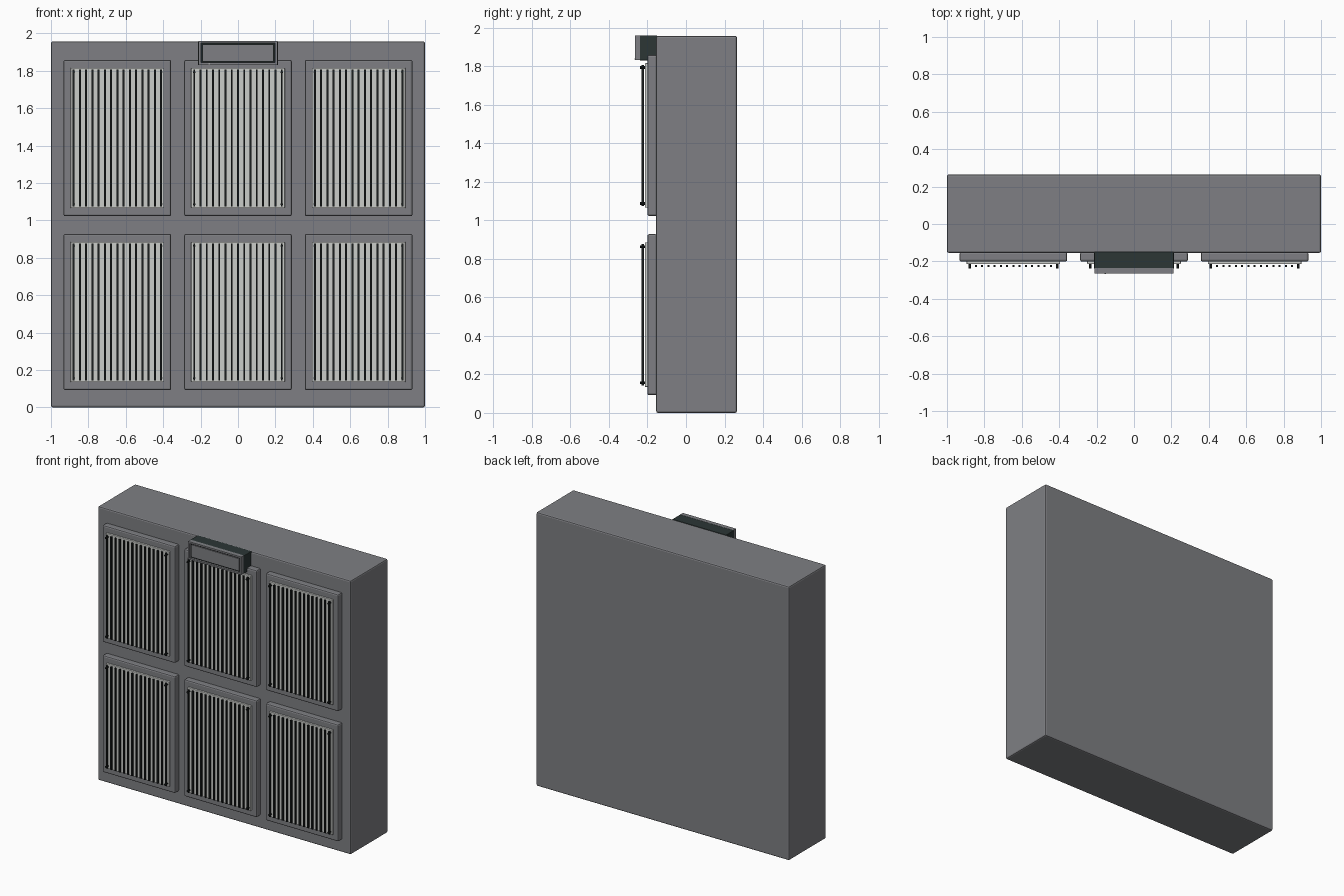
import bpy, bmesh, math
from mathutils import Matrix, Vector

if "Cube" in bpy.data.objects:
    bpy.data.objects.remove(bpy.data.objects["Cube"])


def material(name, rgb):
    m = bpy.data.materials.new(name)
    m.diffuse_color = (*rgb, 1)
    m.use_nodes = True
    m.node_tree.nodes["Principled BSDF"].inputs["Base Color"].default_value = m.diffuse_color
    return m


GRAY = material("mid gray", (0.21, 0.213, 0.228))
LIGHT = material("light gray", (0.60, 0.61, 0.59))
DARK = material("dark green gray", (0.025, 0.037, 0.036))
BLACK = material("near black", (0.010, 0.013, 0.013))


def finish(name, bm, mat, bevel=0, segments=2):
    me = bpy.data.meshes.new(name)
    bm.to_mesh(me)
    bm.free()
    me.materials.append(mat)
    ob = bpy.data.objects.new(name, me)
    bpy.context.collection.objects.link(ob)
    if bevel:
        mod = ob.modifiers.new("bevel", "BEVEL")
        mod.width, mod.segments = bevel, segments
    return ob


def add_box(bm, x0, x1, y0, y1, z0, z1):
    size = Vector((x1 - x0, y1 - y0, z1 - z0))
    mid = Vector((x0 + x1, y0 + y1, z0 + z1)) / 2
    bmesh.ops.create_cube(bm, size=1, matrix=Matrix.Translation(mid) @ Matrix.Diagonal((*size, 1)))


def box(name, mat, *bounds, bevel=0):
    bm = bmesh.new()
    add_box(bm, *bounds)
    return finish(name, bm, mat, bevel)


# Main cabinet
box("cabinet", GRAY, -1, 1, -0.155, 0.265, 0, 1.957, bevel=0.01)

# Six grille units in two rows of three
for row, cz in enumerate((0.51, 1.44)):
    for col, cx in enumerate((-0.645, 0, 0.645)):
        tag = f"_{row}_{col}"
        box("panel" + tag, GRAY, cx - 0.288, cx + 0.288, -0.201, -0.15,
            cz - 0.418, cz + 0.418, bevel=0.01)
        box("grille_plate" + tag, LIGHT, cx - 0.25, cx + 0.25, -0.214, -0.195,
            cz - 0.375, cz + 0.375, bevel=0.003)

        # Thin vertical bars standing just clear of the plate
        bm = bmesh.new()
        for i in range(-7, 8):
            x = cx + i * 0.0334
            add_box(bm, x - 0.005, x + 0.005, -0.23, -0.219, cz - 0.367, cz + 0.367)
        finish("grille_bars" + tag, bm, BLACK)

        # Corner screws
        bm = bmesh.new()
        for sx in (-1, 1):
            for sz in (-1, 1):
                place = Matrix.Translation((cx + sx * 0.234, -0.225, cz + sz * 0.353))
                bmesh.ops.create_cone(bm, cap_ends=True, segments=10, radius1=0.007,
                                      radius2=0.007, depth=0.026,
                                      matrix=place @ Matrix.Rotation(math.pi / 2, 4, "X"))
        finish("screws" + tag, bm, BLACK)

# Display housing at the top centre
box("display_housing", DARK, -0.213, 0.213, -0.24, -0.15, 1.83, 1.959, bevel=0.003)

# Display bezel, a rectangular ring
bm = bmesh.new()
add_box(bm, -0.21, 0.21, -0.265, -0.235, 1.831, 1.843)
add_box(bm, -0.21, 0.21, -0.265, -0.235, 1.948, 1.96)
for s in (-1, 1):
    add_box(bm, s * 0.2035 - 0.0065, s * 0.2035 + 0.0065, -0.265, -0.235, 1.843, 1.948)
finish("display_bezel", bm, GRAY)

# Dark seam and screen inside the bezel
box("display_seam", BLACK, -0.197, 0.197, -0.25, -0.238, 1.843, 1.948)
box("display_screen", GRAY, -0.186, 0.186, -0.257, -0.245, 1.853, 1.938)
box("indicator_light", LIGHT, -0.157, -0.149, -0.2665, -0.26, 1.834, 1.839)
